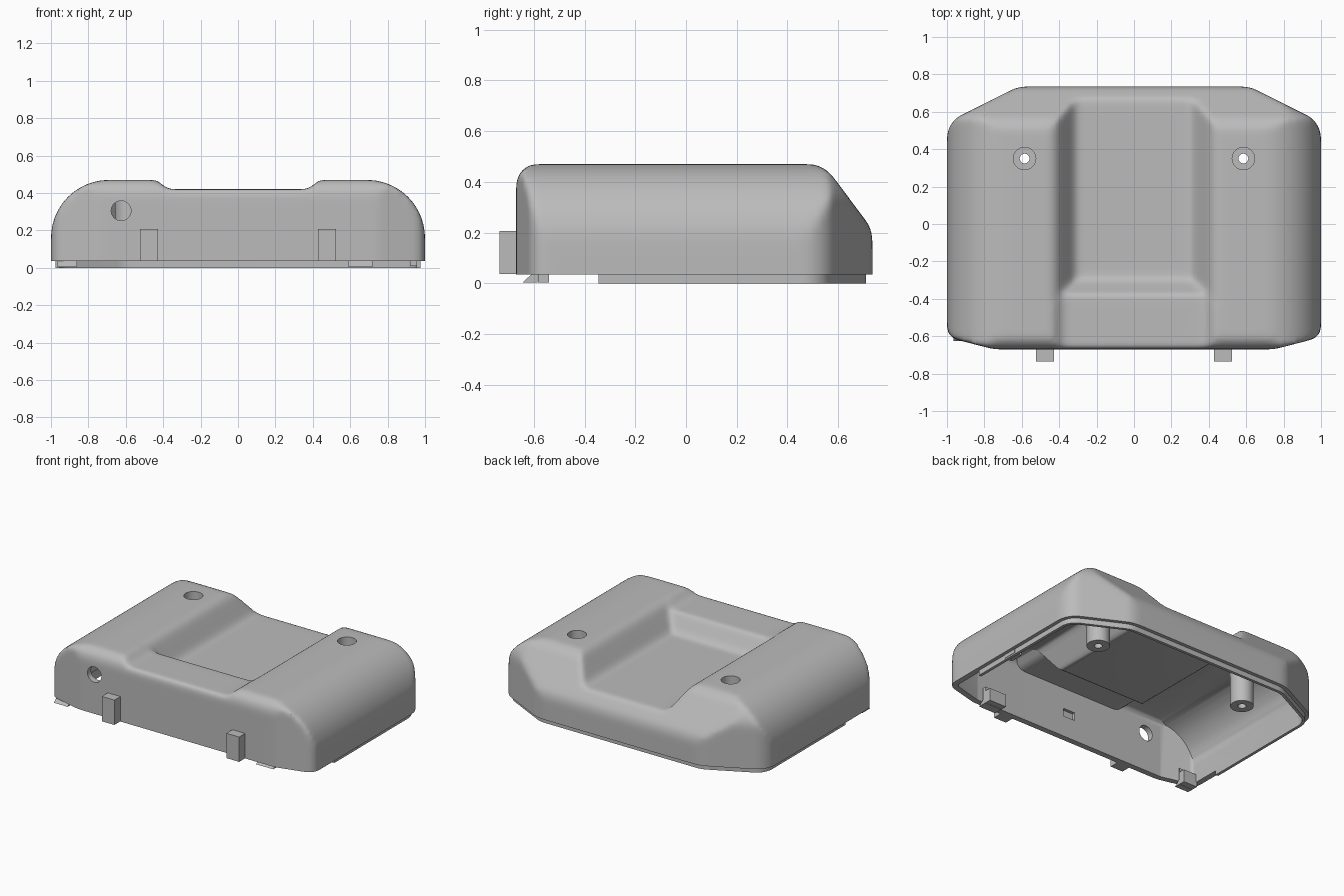
import bpy, bmesh, math
from mathutils import Vector

if "Cube" in bpy.data.objects:
    bpy.data.objects.remove(bpy.data.objects["Cube"])

grey = bpy.data.materials.new("grey_plastic")
grey.diffuse_color = (0.5, 0.5, 0.5, 1)
grey.use_nodes = True
grey.node_tree.nodes["Principled BSDF"].inputs["Base Color"].default_value = grey.diffuse_color
X, Y, Z = Vector((1, 0, 0)), Vector((0, 1, 0)), Vector((0, 0, 1))
WALL = 0.04


def fillet(points, steps=10):
    """Round polygon corners given as (u, v, radius)."""
    out = []
    n = len(points)
    for i, (u, v, r) in enumerate(points):
        p = Vector((u, v))
        if r == 0:
            out.append(p)
            continue
        a = (Vector(points[i - 1][:2]) - p).normalized()
        b = (Vector(points[(i + 1) % n][:2]) - p).normalized()
        half = a.angle(b) / 2
        centre = p + (a + b).normalized() * r / math.sin(half)
        t = r / math.tan(half)
        s, e = p + a * t - centre, p + b * t - centre
        total = s.angle(e)
        for k in range(steps + 1):
            f = k / steps
            out.append(centre + (s * math.sin((1 - f) * total) + e * math.sin(f * total)) / math.sin(total))
    return out


def inset(poly, d):
    """Move a counter-clockwise polygon inwards."""
    out = []
    for i, p in enumerate(poly):
        a = (p - poly[i - 1]).normalized()
        b = (poly[(i + 1) % len(poly)] - p).normalized()
        na, nb = Vector((-a.y, a.x)), Vector((-b.y, b.x))
        out.append(p + (na + nb) * d / (1 + na.dot(nb)))
    return out


def loft(name, rings):
    bm = bmesh.new()
    loops = [[bm.verts.new(p) for p in ring] for ring in rings]
    for lo, hi in zip(loops, loops[1:]):
        for i in range(len(lo)):
            bm.faces.new((lo[i - 1], lo[i], hi[i], hi[i - 1]))
    bm.faces.new(loops[0])
    bm.faces.new(loops[-1])
    bmesh.ops.recalc_face_normals(bm, faces=bm.faces)
    mesh = bpy.data.meshes.new(name)
    bm.to_mesh(mesh)
    bm.free()
    mesh.materials.append(grey)
    ob = bpy.data.objects.new(name, mesh)
    bpy.context.collection.objects.link(ob)
    return ob


def prism(name, poly, u, v, w, lo, hi):
    return loft(name, [[u * p[0] + v * p[1] + w * h for p in poly] for h in (lo, hi)])


def box(name, x0, x1, y0, y1, z0, z1):
    return prism(name, [(x0, y0), (x1, y0), (x1, y1), (x0, y1)], X, Y, Z, z0, z1)


def lathe(name, origin, axis, profile, n=32):
    """Stack circles of (radius, distance along axis)."""
    u = X
    v = axis.cross(u)
    return loft(name, [[Vector(origin) + axis * h + (u * math.cos(k * math.tau / n) + v * math.sin(k * math.tau / n)) * r
                        for k in range(n)] for r, h in profile])


def select(obs):
    bpy.ops.object.select_all(action="DESELECT")
    for ob in obs:
        ob.select_set(True)
    bpy.context.view_layer.objects.active = obs[0]


def join(obs):
    select(obs)
    bpy.ops.object.join()
    return obs[0]


def combine(ob, other, operation):
    mod = ob.modifiers.new("combine", "BOOLEAN")
    mod.operation, mod.object, mod.solver = operation, other, "EXACT"
    select([ob])
    bpy.ops.object.modifier_apply(modifier=mod.name)
    bpy.data.objects.remove(other, do_unlink=True)


def smooth(ob):
    select([ob])
    bpy.ops.object.shade_smooth_by_angle(angle=math.radians(32))


# Plan outline, front profile with the sunken middle, side and corner profiles
half = [(0.75, -0.67, 0.1), (1, -0.605, 0.07), (1, 0.545, 0.14), (0.62, 0.735, 0.2)]
plan = fillet(half + [(-x, y, r) for x, y, r in reversed(half)])
half = [(1, -0.3, 0), (1, 0.47, 0.31), (0.435, 0.47, 0.06), (0.375, 0.42, 0.06)]
front = fillet(half + [(-x, z, r) for x, z, r in reversed(half)], 14)
side = fillet([(-0.67, -0.3, 0), (0.735, -0.3, 0), (0.735, 0.213, 0.12),
               (0.541, 0.472, 0.13), (-0.67, 0.472, 0.085)])
corner = fillet([(-3, -0.3, 0), (0.934, -0.3, 0), (0.934, 0.36, 0.15),
                 (0.834, 0.48, 0.1), (-3, 0.48, 0)])


def body(name, d, bottom):
    """Solid body shrunk by d."""
    ob = prism(name, inset(plan, d), X, Y, Z, bottom, 1)
    combine(ob, prism("front_cut", inset(front, d), X, Z, Y, -2, 2), "INTERSECT")
    combine(ob, prism("side_cut", inset(side, d), Y, Z, X, -2, 2), "INTERSECT")
    for s in (1, -1):
        u = Vector((0.4472 * s, 0.8944, 0))
        combine(ob, prism("corner_cut", inset(corner, d), u, Z, u.cross(Z), -3, 3), "INTERSECT")
    return ob


def pocket(grow, drop):
    """Sloped recess open towards the back."""
    rings = []
    for o, z in [(-0.03, 0.30), (-0.012, 0.303), (0.003, 0.312), (0.014, 0.325), (0.076, 0.42),
                 (0.094, 0.445), (0.112, 0.46), (0.14, 0.469), (0.15, 0.60)]:
        o += grow
        x, y = 0.315 + o, -0.30 - o
        rings.append([(-x, y, z - drop), (x, y, z - drop), (x, 1.2, z - drop), (-x, 1.2, z - drop)])
    return loft("pocket_cut", rings)


# Cover shell: outer body with its edges softened, then hollowed
shell = body("cover_shell", 0, -0.15)
combine(shell, pocket(0, 0), "DIFFERENCE")
remesh = shell.modifiers.new("even_mesh", "REMESH")
remesh.mode, remesh.voxel_size = "VOXEL", 0.016
soften = shell.modifiers.new("soften", "SMOOTH")
soften.factor, soften.iterations = 0.5, 10
select([shell])
for name in ("even_mesh", "soften"):
    bpy.ops.object.modifier_apply(modifier=name)
combine(shell, box("bottom_trim", -2, 2, -2, 2, 0.035, 2), "INTERSECT")
cavity = body("cavity", WALL, -0.2)
combine(cavity, pocket(0.02, WALL), "DIFFERENCE")
combine(shell, cavity, "DIFFERENCE")

# Screw posts, stepped screw holes, round cable hole and a small recess inside the front wall
combine(shell, join([lathe("post", (0.585 * s, 0.35, 0), Z, [(0.073, 0.05), (0.073, 0.45)])
                     for s in (-1, 1)]), "UNION")
cuts = [lathe("screw_hole", (0.585 * s, 0.35, 0), Z, [(0.026, -0.1), (0.026, 0.13), (0.06, 0.13), (0.06, 0.7)])
        for s in (-1, 1)]
cuts.append(lathe("cable_hole", (-0.625, 0, 0.305), Y, [(0.053, -0.8), (0.053, -0.5)]))
cuts.append(box("wall_recess", -0.045, 0.045, -0.65, -0.6, 0.18, 0.235))
combine(shell, join(cuts), "DIFFERENCE")
shell.data.materials.clear()
shell.data.materials.append(grey)
smooth(shell)

# Thin locating lip under the sides and back
lip = prism("locating_lip", inset(plan, 0.025), X, Y, Z, 0, 0.06)
combine(lip, prism("lip_cut", inset(plan, 0.045), X, Y, Z, -0.1, 0.2), "DIFFERENCE")
combine(lip, box("lip_end_cut", -2, 2, -2, -0.345, -1, 1), "DIFFERENCE")
smooth(lip)

# Front tabs and side catch
for s, label in ((-1, "left"), (1, "right")):
    box("front_tab_" + label, 0.475 * s - 0.048, 0.475 * s + 0.048, -0.735, -0.66, 0.036, 0.207)
box("side_catch", 0.92, 0.977, -0.09, 0.005, 0.01, 0.06)

# Snap hooks and their backing blocks inside the front wall
for x0, x1, dy, label in ((-0.965, -0.86, 0.02, "left"), (0.59, 0.72, 0, "right")):
    prism("snap_hook_" + label, [(-0.645 + dy, 0.003), (-0.585, 0.003), (-0.585, 0.12), (-0.61 + dy, 0.12),
                                 (-0.61 + dy, 0.035)], Y, Z, X, x0, x1)
    box("hook_block_" + label, x0, x1, -0.583, -0.54, 0.003, 0.09)
